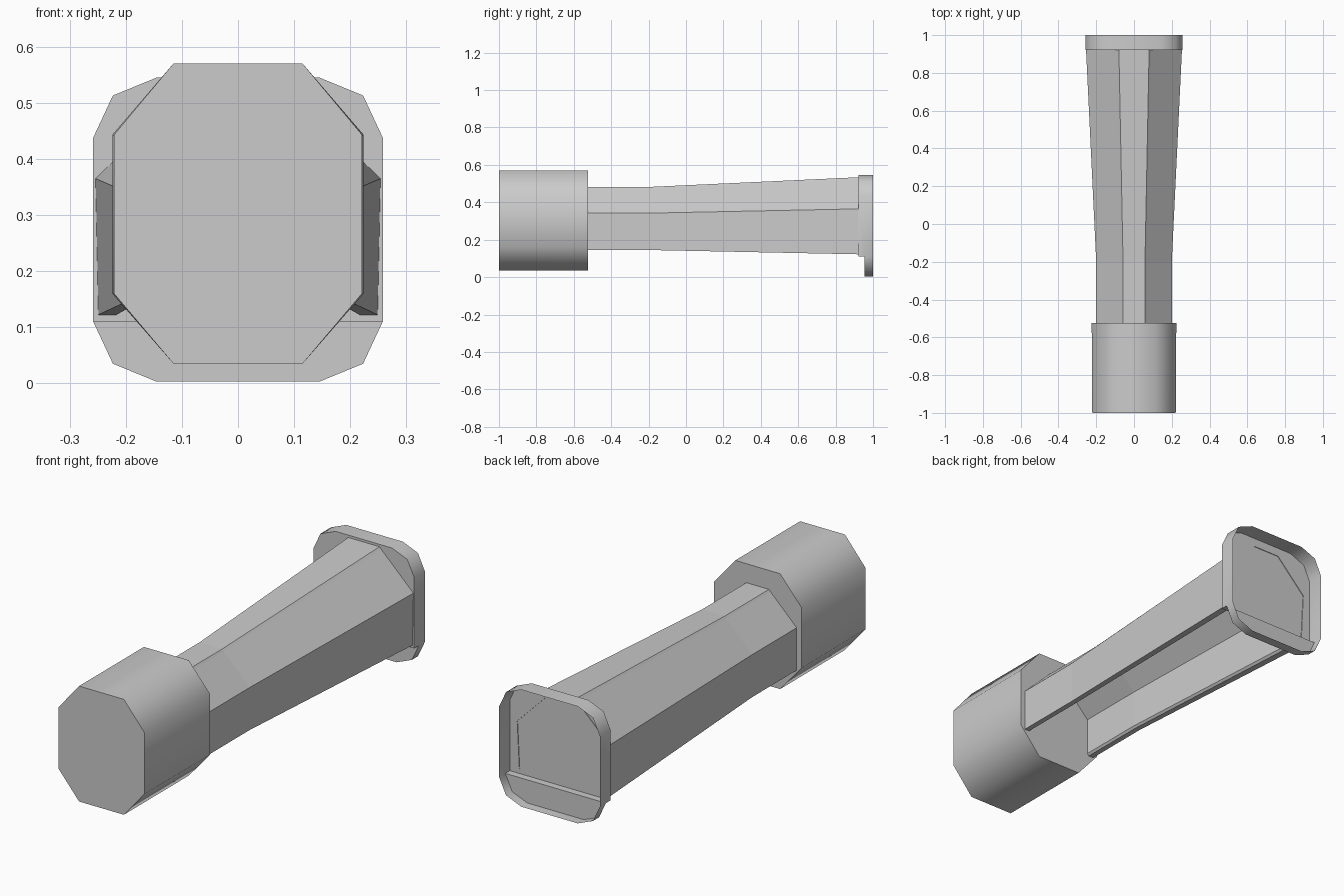
import bpy, bmesh, math

if "Cube" in bpy.data.objects:
    bpy.data.objects.remove(bpy.data.objects["Cube"])


def mirrored(half):
    """Right-hand points listed in order -> closed loop with the left side."""
    return half + [(-x, z) for x, z in reversed(half)]


def loft(bm, sections, closed=True, cap_start=True, cap_end=True):
    """Skin a list of (y, [(x, z), ...]) sections."""
    rings = [[bm.verts.new((x, y, z)) for x, z in pts] for y, pts in sections]
    n = len(rings[0])
    for a, b in zip(rings, rings[1:]):
        for i in range(n if closed else n - 1):
            j = (i + 1) % n
            bm.faces.new((a[i], a[j], b[j], b[i]))
    if cap_start:
        bm.faces.new(rings[0])
    if cap_end:
        bm.faces.new(rings[-1])


def finish(bm, name, smooth_angle=None):
    bmesh.ops.remove_doubles(bm, verts=bm.verts, dist=0.0005)
    bmesh.ops.recalc_face_normals(bm, faces=bm.faces)
    mesh = bpy.data.meshes.new(name)
    bm.to_mesh(mesh)
    bm.free()
    obj = bpy.data.objects.new(name, mesh)
    bpy.context.collection.objects.link(obj)
    if smooth_angle:
        bpy.ops.object.select_all(action='DESELECT')
        obj.select_set(True)
        bpy.context.view_layer.objects.active = obj
        bpy.ops.object.shade_smooth_by_angle(angle=math.radians(smooth_angle))
    return obj


# Front block: eight-sided, very slightly tapered
def octagon(w):
    return mirrored([(0.115, 0.57), (w, 0.443), (w, 0.16), (0.115, 0.035)])


bm = bmesh.new()
loft(bm, [(-1.0, octagon(0.221)), (-0.525, octagon(0.224))])
finish(bm, "front_block", 55)

# Body: thick-walled channel, open underneath, with a raised top strip
narrow_outer = [(0.2, 0.145), (0.2, 0.342), (0.066, 0.473), (0.058, 0.482)]
narrow_inner = [(0.05, 0.45), (0.167, 0.33), (0.167, 0.155), (0.175, 0.145)]
wide_outer = [(0.249, 0.122), (0.254, 0.365), (0.09, 0.524), (0.08, 0.534)]
wide_inner = [(0.07, 0.502), (0.218, 0.352), (0.207, 0.132), (0.217, 0.122)]


def channel(outer, inner):
    return (mirrored(outer)
            + [(-x, z) for x, z in reversed(inner)] + inner)


def half_split(outer, inner):
    # outer skin left to right, then inner skin back again
    return mirrored(outer) + mirrored(list(reversed(inner)))[::-1] \
        if inner[-1][0] < 0 else channel(outer, inner)


def wall_sections(sign):
    """One half of the channel, from the centre line round the wall and back."""
    result = []
    for y, o, i in ((-0.525, narrow_outer, narrow_inner),
                    (-0.2, narrow_outer, narrow_inner),
                    (0.925, wide_outer, wide_inner)):
        pts = [(0, o[-1][1])] + o[::-1] + i[::-1] + [(0, i[0][1])]
        result.append((y, [(sign * x, z) for x, z in pts]))
    return result


bm = bmesh.new()
for side in (1, -1):
    loft(bm, wall_sections(side), closed=False)
finish(bm, "channel_body")

# Rear flange: thin cup open at the back, its lower lip set further back
upper = mirrored([(0.145, 0.545), (0.223, 0.513), (0.258, 0.438), (0.258, 0.11)])
upper = upper[4:] + upper[:4]
lower = [(0.258, 0.11), (0.223, 0.035), (0.145, 0.003),
         (-0.145, 0.003), (-0.223, 0.035), (-0.258, 0.11)]
bm = bmesh.new()
loft(bm, [(0.922, upper), (0.955, upper), (1.0, upper)], closed=False, cap_end=False)
loft(bm, [(0.955, lower), (1.0, lower)], closed=False, cap_end=False)
step = [(-0.258, 0.11), (0.258, 0.11)]
loft(bm, [(0.922, step), (0.955, step)], closed=False, cap_start=False, cap_end=False)
finish(bm, "rear_flange", 50)
